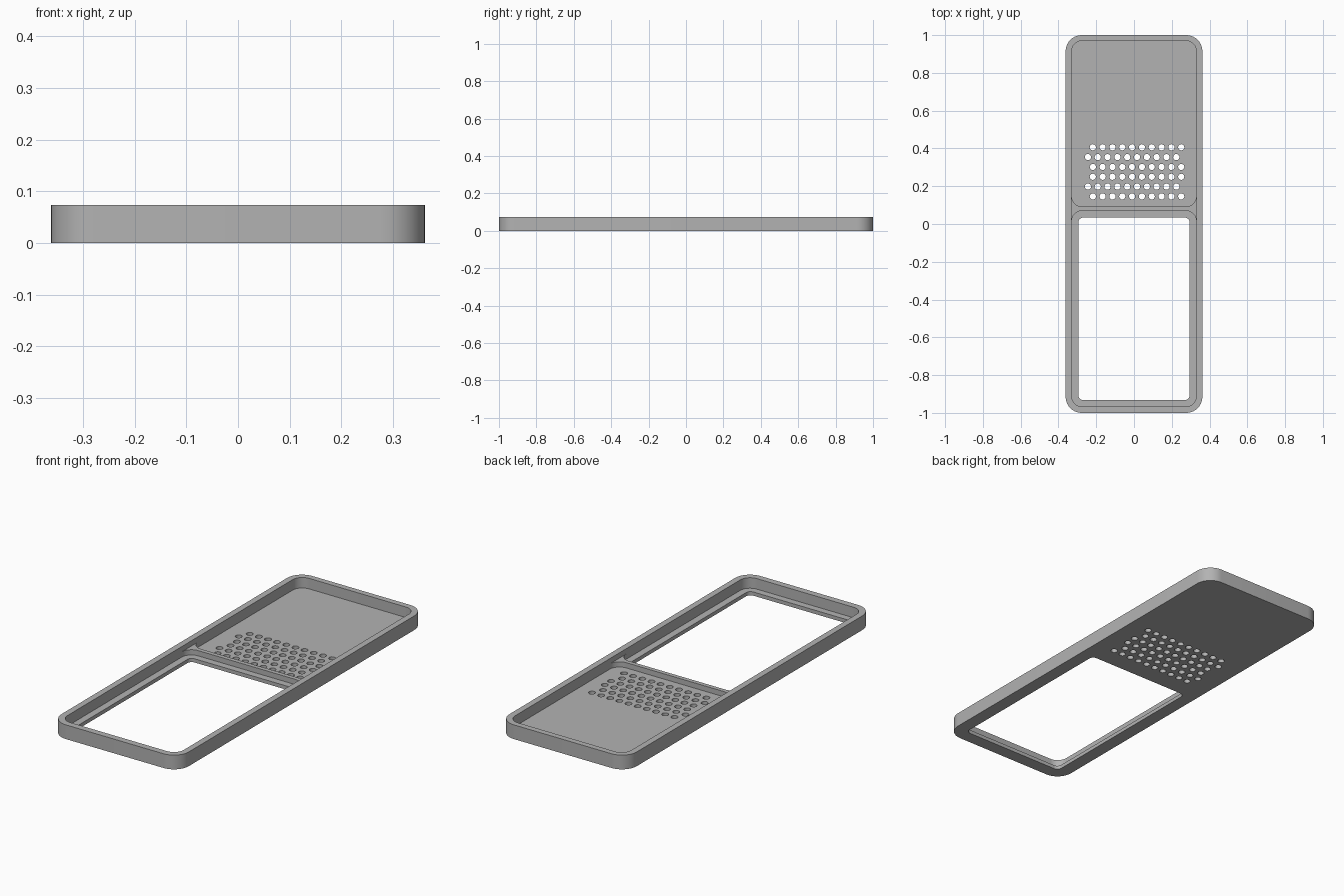
import bpy, bmesh
from math import sin, cos, pi, radians

cube = bpy.data.objects.get("Cube")
if cube:
    bpy.data.objects.remove(cube)

HEIGHT, FLOOR, DIVIDER_TOP = 0.073, 0.019, 0.046
INNER_X, INNER_R = 0.33, 0.055
DIVIDER_FRONT, DIVIDER_BACK = 0.07, 0.092

grey = bpy.data.materials.new("plain grey")
grey.use_nodes = True
grey.diffuse_color = (0.45, 0.45, 0.45, 1)
grey.node_tree.nodes["Principled BSDF"].inputs["Base Color"].default_value = (0.45, 0.45, 0.45, 1)


def arc(cx, cy, r, start, end, steps=10):
    angles = [radians(start + (end - start) * i / steps) for i in range(steps + 1)]
    return [(cx + r * cos(a), cy + r * sin(a)) for a in angles]


def rounded_rect(x, y0, y1, r):
    return (arc(x - r, y1 - r, r, 0, 90) + arc(r - x, y1 - r, r, 90, 180)
            + arc(r - x, y0 + r, r, 180, 270) + arc(x - r, y0 + r, r, 270, 360))


def extrude(name, outlines, z0, z1):
    """Solid prism for every outline, all in one object."""
    bm = bmesh.new()
    for outline in outlines:
        low = [bm.verts.new((x, y, z0)) for x, y in outline]
        high = [bm.verts.new((x, y, z1)) for x, y in outline]
        bm.faces.new(low[::-1])
        bm.faces.new(high)
        for i in range(len(low)):
            j = (i + 1) % len(low)
            bm.faces.new((low[i], low[j], high[j], high[i]))
    bmesh.ops.recalc_face_normals(bm, faces=bm.faces)
    mesh = bpy.data.meshes.new(name)
    bm.to_mesh(mesh)
    bm.free()
    mesh.materials.append(grey)
    obj = bpy.data.objects.new(name, mesh)
    bpy.context.collection.objects.link(obj)
    return obj


def cut(target, cutter):
    cutter.hide_render = True
    mod = target.modifiers.new("cut", "BOOLEAN")
    mod.operation, mod.solver, mod.object = "DIFFERENCE", "EXACT", cutter
    bpy.context.view_layer.objects.active = target
    bpy.ops.object.modifier_apply(modifier=mod.name)
    bpy.data.objects.remove(cutter)


# Tray with raised rim
tray = extrude("tray", [rounded_rect(0.362, -1, 1, 0.085)], 0, HEIGHT)
cut(tray, extrude("cavity_cutter", [rounded_rect(INNER_X, -0.967, 0.97, INNER_R)], FLOOR, 0.2))

# Window opening, leaving a ledge around it
cut(tray, extrude("window_cutter", [rounded_rect(0.294, -0.932, 0.034, 0.025)], -0.1, 0.1))

# Grid of round holes, two rows shifted by half a step
PITCH = 0.052
holes = []
for row in range(6):
    shift = -PITCH / 2 if row in (1, 4) else 0
    for col in range(10):
        x, y = -0.218 + shift + col * PITCH, 0.146 + row * PITCH
        holes.append(arc(x, y, 0.0165, 0, 337.5, 15))
cut(tray, extrude("hole_cutter", holes, -0.1, 0.1))

# Low divider that flares into the side walls
c = INNER_X - INNER_R
back, front = DIVIDER_BACK + INNER_R, DIVIDER_FRONT - INNER_R
outline = (arc(-c, back, INNER_R, 180, 270) + arc(c, back, INNER_R, 270, 360)
           + arc(c, front, INNER_R, 0, 90) + arc(-c, front, INNER_R, 90, 180))
divider = extrude("divider", [outline], FLOOR - 0.004, DIVIDER_TOP)

# Smooth the round corners, keep edges crisp
bpy.ops.object.select_all(action="DESELECT")
for obj in (tray, divider):
    obj.select_set(True)
bpy.context.view_layer.objects.active = tray
bpy.ops.object.shade_smooth_by_angle(angle=radians(30))
